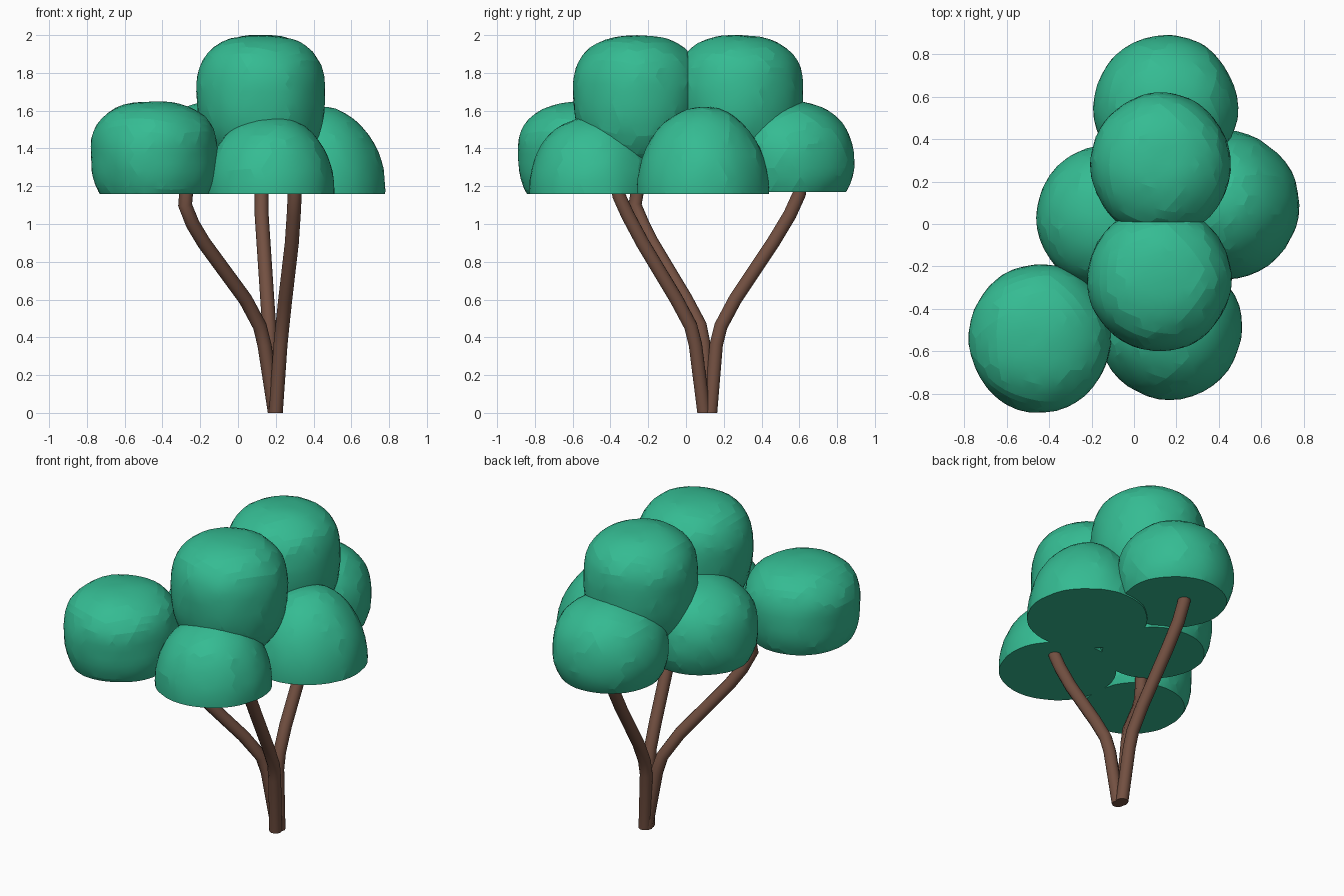
import bpy, bmesh, math
from mathutils import Vector, noise

if "Cube" in bpy.data.objects:
    bpy.data.objects.remove(bpy.data.objects["Cube"])


def material(name, rgb):
    m = bpy.data.materials.new(name)
    m.diffuse_color = (*rgb, 1)
    m.use_nodes = True
    m.node_tree.nodes["Principled BSDF"].inputs["Base Color"].default_value = m.diffuse_color
    return m


LEAF = material("leaf green", (0.035, 0.50, 0.29))
BARK = material("bark brown", (0.17, 0.08, 0.053))


def finish(name, bm, mat, angle):
    bmesh.ops.recalc_face_normals(bm, faces=bm.faces)
    me = bpy.data.meshes.new(name)
    bm.to_mesh(me)
    bm.free()
    me.materials.append(mat)
    ob = bpy.data.objects.new(name, me)
    bpy.context.collection.objects.link(ob)
    bpy.ops.object.select_all(action='DESELECT')
    ob.select_set(True)
    bpy.context.view_layer.objects.active = ob
    bpy.ops.object.shade_smooth_by_angle(angle=math.radians(angle))
    return ob


def leaf_clump(name, x, y, rx, ry, zc, top, depth, base, p):
    """Faceted dome with a flat underside; p sets how boxy its profile is."""
    bm = bmesh.new()
    bmesh.ops.create_icosphere(bm, subdivisions=4, radius=1)
    for v in bm.verts:
        d = v.co.normalized()
        r = math.hypot(d.x, d.y)
        s = (r ** p + abs(d.z) ** p) ** (-1 / p)
        n = 1 + 0.02 * noise.noise(d * 2 + Vector((x, y, zc)) * 5) \
            + 0.008 * noise.noise(d * 7 + Vector((y, zc, x)) * 5)
        h = top - zc if d.z > 0 else depth
        v.co = Vector((x + d.x * s * n * rx, y + d.y * s * n * ry, min(top, zc + d.z * s * n * h)))
    # slice off the underside
    cut = bmesh.ops.bisect_plane(bm, geom=bm.verts[:] + bm.edges[:] + bm.faces[:],
                                 plane_co=(0, 0, base), plane_no=(0, 0, -1), clear_outer=True)
    bmesh.ops.contextual_create(bm, geom=[g for g in cut["geom_cut"]
                                          if isinstance(g, bmesh.types.BMEdge)])
    finish(name, bm, LEAF, 8)


def trunk(name, path, r=0.037, sides=10):
    """Bent tube swept along a list of points."""
    bm = bmesh.new()
    pts = [Vector(q) for q in path]
    rings = []
    for i, c in enumerate(pts):
        t = (pts[min(i + 1, len(pts) - 1)] - pts[max(i - 1, 0)]).normalized()
        if i == 0:
            t = Vector((0, 0, 1))
        u = Vector((0, 1, 0)).cross(t).normalized()
        w = t.cross(u)
        rings.append([bm.verts.new(c + r * (u * math.cos(a) + w * math.sin(a)))
                      for a in (2 * math.pi * k / sides for k in range(sides))])
    for a, b in zip(rings, rings[1:]):
        for k in range(sides):
            j = (k + 1) % sides
            bm.faces.new((a[k], a[j], b[j], b[k]))
    bm.faces.new(rings[0])
    bm.faces.new(rings[-1])
    finish(name, bm, BARK, 45)


# foliage: name, x, y, rx, ry, widest height, top, lower depth, base, profile power
for c in [
    ("leaves_front_left", -0.445, -0.54, 0.335, 0.35, 1.37, 1.65, 0.34, 1.16, 2.5),
    ("leaves_front", 0.17, -0.49, 0.34, 0.34, 1.18, 1.57, 0.39, 1.16, 2.1),
    ("leaves_right", 0.43, 0.09, 0.35, 0.35, 1.18, 1.62, 0.44, 1.16, 2.0),
    ("leaves_left", -0.12, 0.03, 0.34, 0.34, 1.33, 1.65, 0.32, 1.16, 2.2),
    ("leaves_back", 0.15, 0.55, 0.34, 0.34, 1.34, 1.65, 0.32, 1.17, 2.2),
    ("leaves_top_front", 0.12, -0.26, 0.34, 0.34, 1.70, 2.00, 0.42, 1.33, 2.5),
    ("leaves_top_back", 0.125, 0.28, 0.33, 0.34, 1.70, 2.00, 0.42, 1.33, 2.5),
]:
    leaf_clump(*c)

# three splayed trunks
trunk("trunk_left", [(0.195, 0.12, 0), (0.14, 0.095, 0.36), (0.115, 0.075, 0.46), (0.04, 0.0, 0.60),
                     (-0.18, -0.18, 0.90), (-0.24, -0.23, 1.0), (-0.28, -0.27, 1.10), (-0.27, -0.25, 1.22)])
trunk("trunk_front", [(0.20, 0.095, 0), (0.225, 0.05, 0.36), (0.235, 0.025, 0.46), (0.25, -0.05, 0.60),
                      (0.285, -0.23, 0.90), (0.295, -0.31, 1.05), (0.30, -0.355, 1.15), (0.30, -0.365, 1.22)])
trunk("trunk_back", [(0.20, 0.13, 0), (0.17, 0.16, 0.36), (0.165, 0.185, 0.46), (0.155, 0.26, 0.60),
                     (0.135, 0.46, 0.90), (0.125, 0.55, 1.05), (0.125, 0.60, 1.16), (0.125, 0.61, 1.23)])
